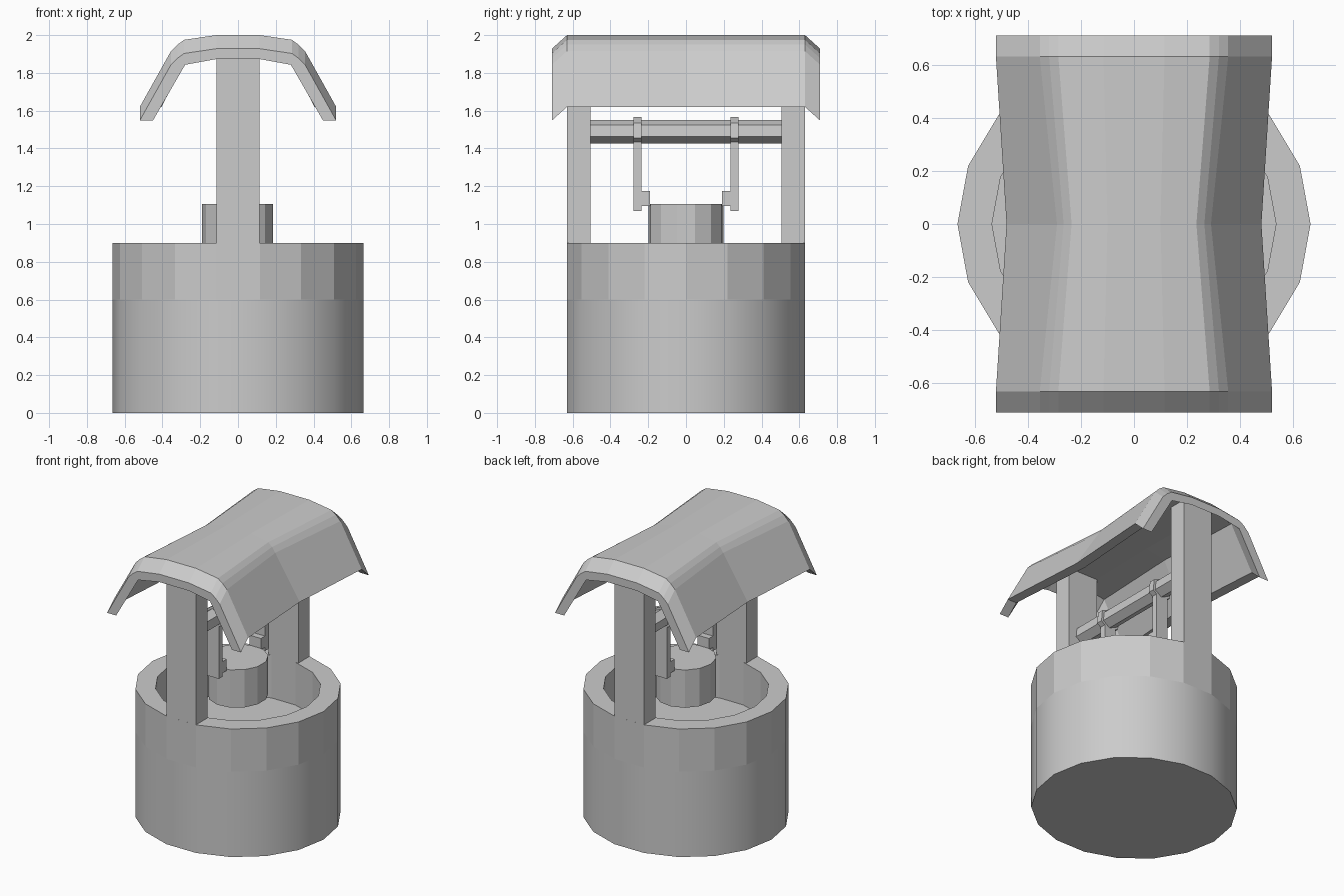
import bpy, bmesh
from math import sin, cos, pi, radians

cube = bpy.data.objects.get("Cube")
if cube:
    bpy.data.objects.remove(cube, do_unlink=True)

grey = bpy.data.materials.new("plain_grey")
grey.use_nodes = True
grey.diffuse_color = (0.6, 0.6, 0.6, 1)
grey.node_tree.nodes["Principled BSDF"].inputs["Base Color"].default_value = (0.6, 0.6, 0.6, 1)


def finish(name, bm):
    bmesh.ops.recalc_face_normals(bm, faces=bm.faces)
    mesh = bpy.data.meshes.new(name)
    bm.to_mesh(mesh)
    bm.free()
    mesh.materials.append(grey)
    obj = bpy.data.objects.new(name, mesh)
    bpy.context.collection.objects.link(obj)
    return obj


def loft(name, sections, smooth_bands=()):
    """Skin closed sections in order and cap both ends."""
    bm = bmesh.new()
    rings = [[bm.verts.new(p) for p in s] for s in sections]
    for k, (a, b) in enumerate(zip(rings, rings[1:])):
        for i in range(len(a)):
            j = (i + 1) % len(a)
            f = bm.faces.new((a[i], a[j], b[j], b[i]))
            f.smooth = k in smooth_bands
    bm.faces.new(rings[0])
    bm.faces.new(rings[-1])
    for f in bm.faces:
        if len(f.verts) > 4:
            for e in f.edges:
                e.smooth = False
    return finish(name, bm)


def ring(rx, ry, z, n, start=0):
    return [(rx * cos(start + 2 * pi * i / n), ry * sin(start + 2 * pi * i / n), z)
            for i in range(n)]


def rod(name, r, y0, y1, z, turn):
    sides = ring(r, r, 0, 6, turn)
    return loft(name, [[(x, y, z + h) for x, h, _ in sides] for y in (y0, y1)])


def box(name, x, y, z):
    """Box from (low, high) pairs."""
    return loft(name, [[(x[0], y[0], h), (x[1], y[0], h), (x[1], y[1], h), (x[0], y[1], h)]
                       for h in z])


# Well: smooth lower drum, faceted rim, sunken floor
loft("well_wall", [ring(0.665, 0.64, z, 18) for z in (0, 0.6, 0.9)]
     + [ring(0.535, 0.513, z, 18) for z in (0.9, 0.6)], smooth_bands=(0,))

# Roof: arched sheet, pinched in the middle, with drooping ends
outer = [(0.115, 2.0), (0.285, 1.975), (0.32, 1.95), (0.355, 1.915), (0.52, 1.62)]
waist = [0.10, 0.235, 0.265, 0.29, 0.48]
inner = [(0.45, 1.62), (0.28, 1.915), (0.115, 1.945)]


def roof_section(y, drop, pinched=False):
    half = [(w if pinched else x, z) for (x, z), w in zip(outer, waist)]
    half += [(x * 0.9 if pinched else x, z) for x, z in inner]
    full = half + [(-x, z) for x, z in reversed(half)]
    return [(x, y, z - drop) for x, z in full]


loft("roof", [roof_section(-0.71, 0.072), roof_section(-0.63, 0), roof_section(0, 0, True),
              roof_section(0.63, 0), roof_section(0.71, 0.072)])

# Axle
rod("axle", 0.0625, -0.51, 0.51, 1.4875, radians(36))

# Bucket
loft("bucket", [ring(0.19, 0.2, z, 13, pi) for z in (0.84, 1.105)])

# Posts, hanger straps, collars and hooks at both ends
for side, s in (("front", -1), ("back", 1)):
    def span(a, b):
        return sorted((s * a, s * b))
    box(side + "_post", (-0.115, 0.115), span(0.505, 0.63), (0.89, 1.96))
    rod(side + "_collar", 0.08, *span(0.235, 0.278), 1.4875, radians(36))
    box(side + "_strap", (-0.045, 0.045), span(0.235, 0.278), (1.07, 1.46))
    box(side + "_hook", (-0.045, 0.045), span(0.19, 0.236), (1.095, 1.175))
